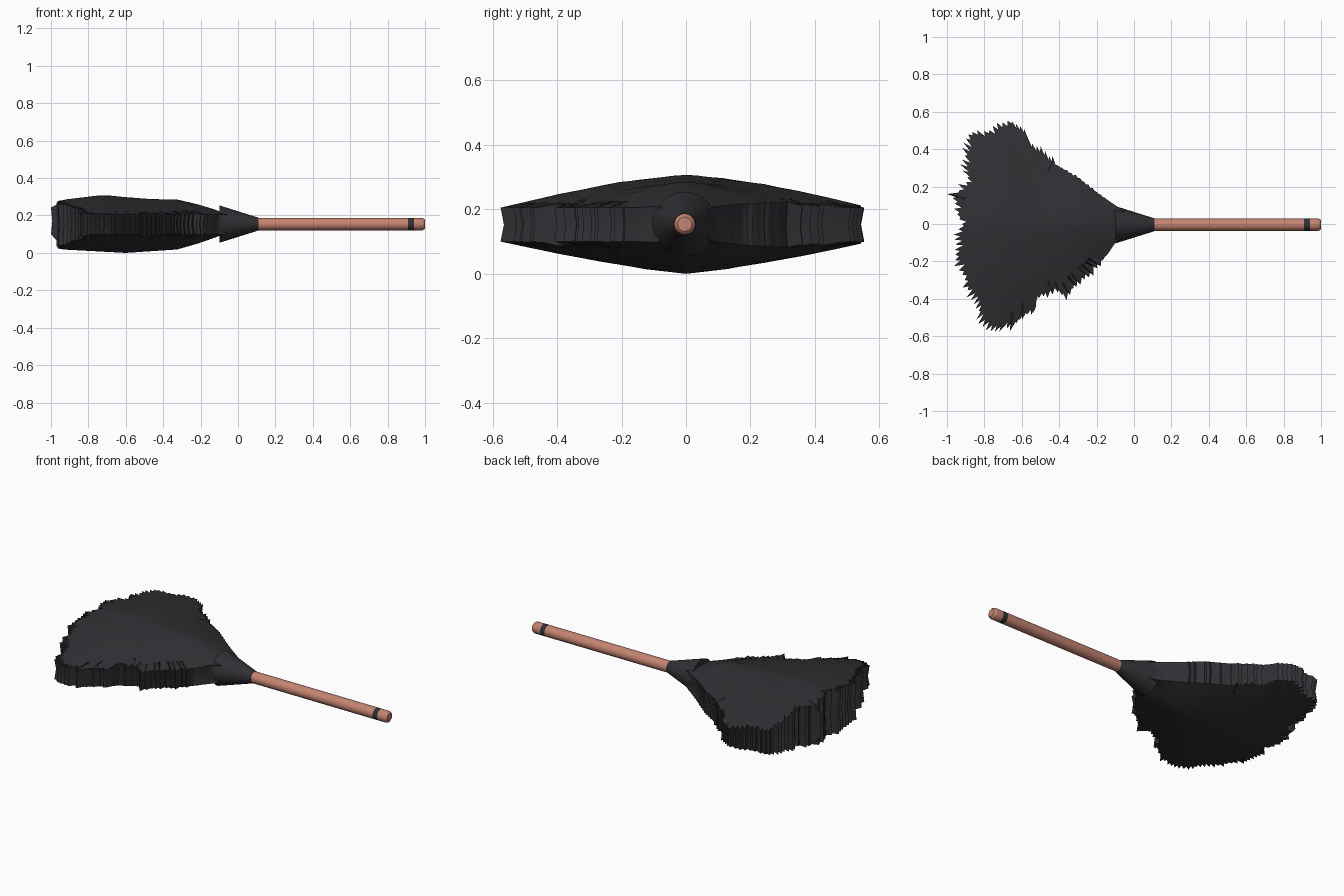
import bpy, bmesh, math, random
from mathutils import Vector

if "Cube" in bpy.data.objects:
    bpy.data.objects.remove(bpy.data.objects["Cube"])

random.seed(4)
ZC, YC = 0.154, -0.004


def material(name, rgb):
    m = bpy.data.materials.new(name)
    m.diffuse_color = (*rgb, 1)
    m.use_nodes = True
    m.node_tree.nodes["Principled BSDF"].inputs["Base Color"].default_value = m.diffuse_color
    return m


BLACK = material("charcoal black", (0.030, 0.029, 0.034))
WOOD = material("pinkish wood", (0.55, 0.23, 0.165))


def finish(bm, name, mats, angle):
    bmesh.ops.recalc_face_normals(bm, faces=bm.faces)
    me = bpy.data.meshes.new(name)
    bm.to_mesh(me)
    bm.free()
    ob = bpy.data.objects.new(name, me)
    bpy.context.collection.objects.link(ob)
    for m in mats:
        me.materials.append(m)
    bpy.ops.object.select_all(action='DESELECT')
    ob.select_set(True)
    bpy.context.view_layer.objects.active = ob
    bpy.ops.object.shade_smooth_by_angle(angle=math.radians(angle))
    return ob


def lathe_x(name, profile, sides, mats, rule=None):
    """Spin (x, radius) points about the handle axis and cap both ends."""
    bm = bmesh.new()
    rings = []
    for x, r in profile:
        rings.append([bm.verts.new((x, YC + r * math.cos(a), ZC + r * math.sin(a)))
                      for a in (2 * math.pi * i / sides for i in range(sides))])
    for a, b in zip(rings, rings[1:]):
        for i in range(sides):
            j = (i + 1) % sides
            bm.faces.new((a[i], a[j], b[j], b[i]))
    bm.faces.new(rings[0])
    bm.faces.new(rings[-1])
    if rule:
        for f in bm.faces:
            f.material_index = rule(f.calc_center_median().x)
    return finish(bm, name, mats, 35)


# Handle with a dark band near its end
lathe_x("handle", [(0.08, 0.033), (0.91, 0.033), (0.94, 0.033), (0.985, 0.033),
                   (0.995, 0.029), (1.0, 0.022)], 24, [WOOD, BLACK],
        lambda x: 1 if 0.91 < x < 0.94 else 0)

# Conical ferrule
lathe_x("ferrule", [(-0.10, 0.10), (0.11, 0.034)], 32, [BLACK])


# Feather head: ragged fan outline, domed above and below
def interp(table, x):
    if x <= table[0][0]:
        return table[0][1]
    for (x0, v0), (x1, v1) in zip(table, table[1:]):
        if x <= x1:
            return v0 + (v1 - v0) * (x - x0) / (x1 - x0)
    return table[-1][1]


TOP = [(-1, .25), (-.97, .28), (-.72, .31), (-.5, .288), (-.3, .285), (-.1, .225), (0, .18)]
BOTTOM = [(-1, .10), (-.97, .02), (-.6, .0), (-.3, .02), (-.1, .09), (0, .13)]
WIDTH = [(-.7, .57), (-.5, .43), (-.3, .29), (-.1, .12), (0, .07)]


def heights(p):
    t = min(1, abs(p.y) / interp(WIDTH, p.x))
    f = 1 - t ** 1.4
    top, low = interp(TOP, p.x), interp(BOTTOM, p.x)
    et, eb = min(.205, top), max(.10, low)
    return et + (top - et) * f, eb + (low - eb) * f


OUTLINE = [Vector(p) for p in [
    (-.05, .07), (-.1, .1), (-.2, .17), (-.3, .25), (-.42, .32), (-.48, .38), (-.55, .42),
    (-.58, .49), (-.66, .55), (-.72, .52), (-.78, .49), (-.87, .48), (-.89, .4),
    (-.90, .3), (-.88, .23), (-.96, .15), (-.94, .05), (-.91, 0), (-.94, -.08),
    (-.94, -.2), (-.90, -.28), (-.88, -.38), (-.83, -.42), (-.82, -.5), (-.77, -.56),
    (-.65, -.55), (-.58, -.48), (-.53, -.46), (-.52, -.40), (-.42, -.35), (-.36, -.38),
    (-.3, -.31), (-.2, -.23), (-.14, -.16), (-.1, -.1), (-.05, -.07)]]

smooth = []
for a, b in zip(OUTLINE, OUTLINE[1:] + OUTLINE[:1]):
    n = max(1, round((b - a).length / 0.014))
    smooth += [a.lerp(b, k / n) for k in range(n)]

CENTRE = Vector((-0.6, 0))
ragged = []
for i, p in enumerate(smooth):
    d = (p.normalized() + (p - CENTRE).normalized() * 1.2).normalized()
    amount = 0.0
    if p.x < -0.43 or (p.x < -0.18 and p.y < 0):
        amount = 0.035
    elif p.x < -0.15:
        amount = 0.006
    push = random.uniform(0.1, 1) if i % 2 else -random.uniform(0.1, 0.8)
    q = p + d * amount * push
    ragged.append(Vector((max(q.x, -1.0), max(-.575, min(.575, q.y)))))
i = min(range(len(ragged)), key=lambda k: (ragged[k] - Vector((-.96, .15))).length)
ragged[i] = Vector((-1.0, .16))

bm = bmesh.new()
N = len(smooth)


def bridge(a, b):
    for k in range(N):
        j = (k + 1) % N
        bm.faces.new((a[k], a[j], b[j], b[k]))


edges = []
for side in (0, 1):
    rings = [ragged] + [[CENTRE + (p - CENTRE) * s for p in smooth] for s in (.86, .7, .5, .25)]
    vr = [[bm.verts.new((p.x, p.y, heights(p)[side])) for p in ring] for ring in rings]
    for a, b in zip(vr, vr[1:]):
        bridge(a, b)
    c = bm.verts.new((CENTRE.x, 0, heights(CENTRE)[side]))
    for k in range(N):
        bm.faces.new((vr[-1][k], vr[-1][(k + 1) % N], c))
    edges.append(vr[0])
# Rim wall with a slight groove along its middle
groove = []
for p, a, b in zip(ragged, *edges):
    q = CENTRE + (p - CENTRE) * 0.982
    groove.append(bm.verts.new((q.x, q.y, (a.co.z + b.co.z) / 2)))
bridge(edges[0], groove)
bridge(groove, edges[1])
finish(bm, "feather_head", [BLACK], 40)
